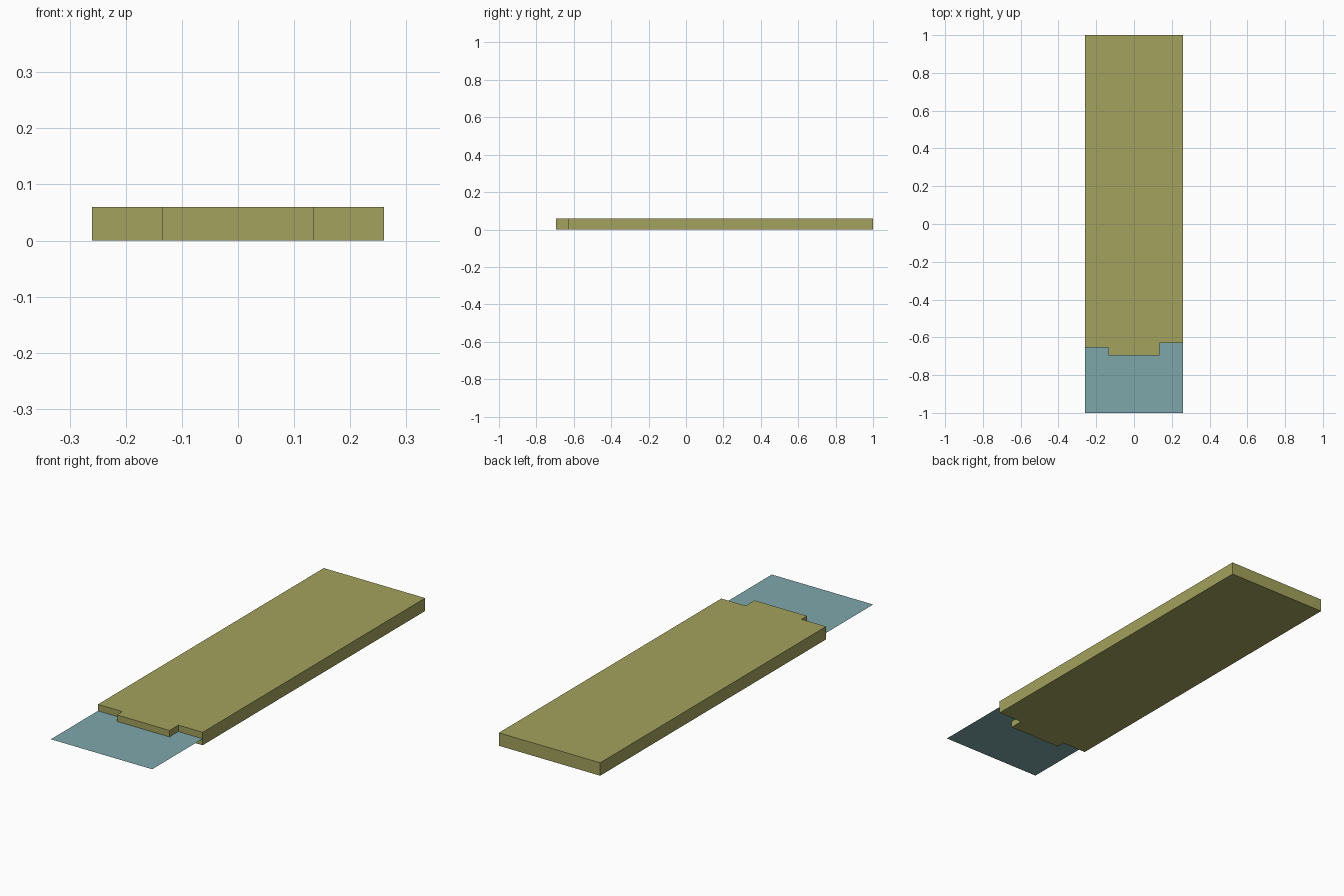
import bpy, bmesh

if "Cube" in bpy.data.objects:
    bpy.data.objects.remove(bpy.data.objects["Cube"])


def material(name, color):
    mat = bpy.data.materials.new(name)
    mat.diffuse_color = (*color, 1)
    mat.use_nodes = True
    mat.node_tree.nodes["Principled BSDF"].inputs["Base Color"].default_value = mat.diffuse_color
    return mat


def outline_part(name, outline, z, height, mat):
    """Flat sheet from an outline, extruded upward when height is given."""
    bm = bmesh.new()
    face = bm.faces.new([bm.verts.new((x, y, z)) for x, y in outline])
    if height:
        ext = bmesh.ops.extrude_face_region(bm, geom=[face], use_keep_orig=True)
        top = [v for v in ext["geom"] if isinstance(v, bmesh.types.BMVert)]
        bmesh.ops.translate(bm, verts=top, vec=(0, 0, height))
        bmesh.ops.recalc_face_normals(bm, faces=bm.faces)
    mesh = bpy.data.meshes.new(name)
    bm.to_mesh(mesh)
    bm.free()
    mesh.materials.append(mat)
    obj = bpy.data.objects.new(name, mesh)
    bpy.context.collection.objects.link(obj)
    return obj


W, TAB = 0.26, 0.135   # half widths of the slab and its front tab

# Thick slab with a stepped front edge
outline_part("slab",
             [(-W, -0.655), (-TAB, -0.655), (-TAB, -0.695), (TAB, -0.695),
              (TAB, -0.63), (W, -0.63), (W, 1), (-W, 1)],
             0, 0.06, material("olive", (0.37, 0.36, 0.11)))

# Paper-thin sheet coming out of the slab at mid height
outline_part("front_sheet",
             [(-W, -1), (W, -1), (W, -0.63), (-W, -0.63)],
             0.03, 0, material("pale_teal", (0.21, 0.39, 0.41)))
